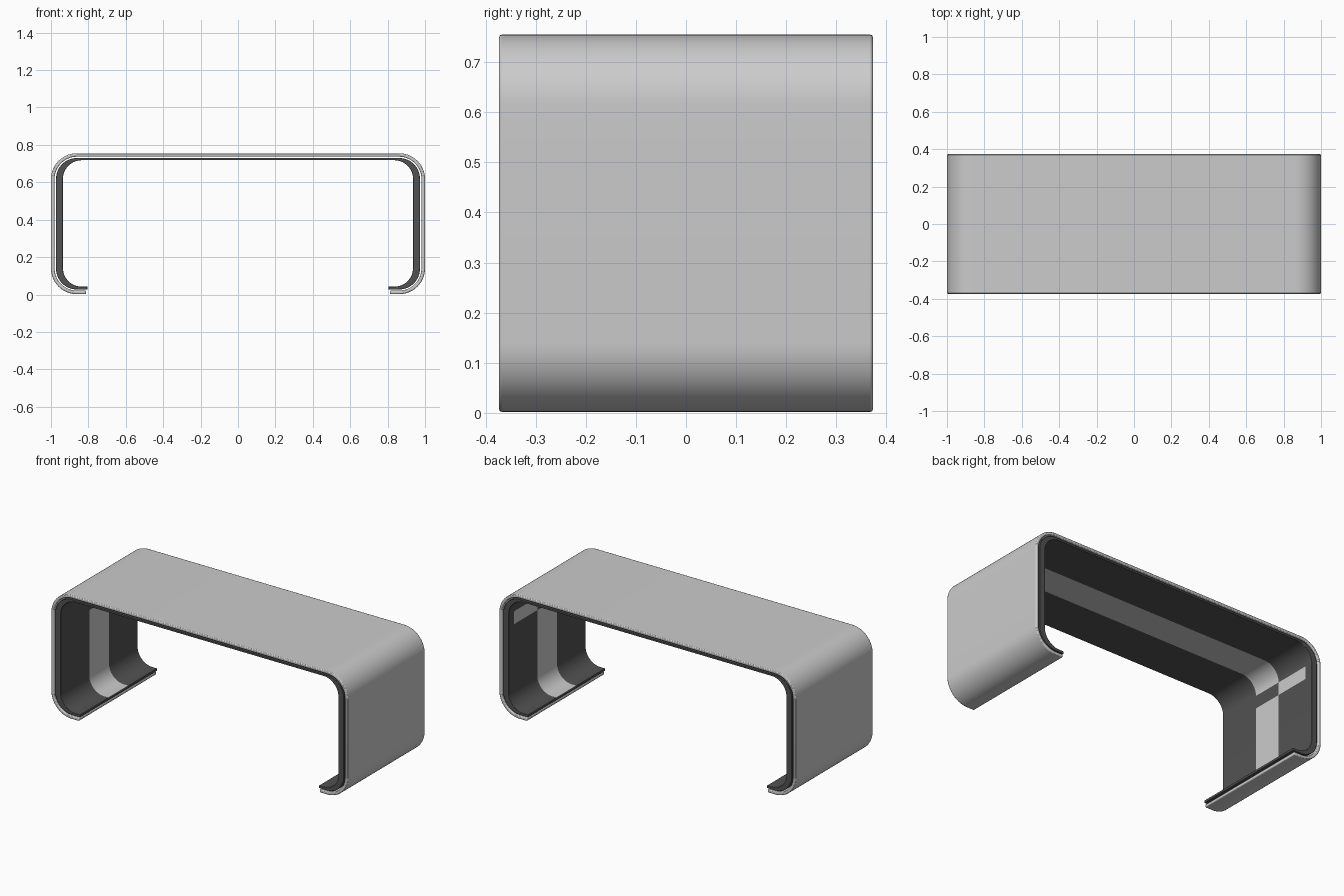
import bpy, bmesh, math

if "Cube" in bpy.data.objects:
    bpy.data.objects.remove(bpy.data.objects["Cube"])

HALF_DEPTH = 0.373


def material(name, value):
    m = bpy.data.materials.new(name)
    m.diffuse_color = (value, value, value, 1)
    m.use_nodes = True
    m.node_tree.nodes["Principled BSDF"].inputs["Base Color"].default_value = m.diffuse_color
    return m


light = material("light_grey", 0.6)
dark = material("dark_grey", 0.085)


def c_profile(half, top, bottom, radius, tip, segments=14):
    """Open C-shaped line from the right lip, over the top, to the left lip."""
    pts = [(tip, bottom)]

    def arc(cx, cz, start):
        for k in range(segments + 1):
            a = math.radians(start + 90 * k / segments)
            pts.append((cx + radius * math.cos(a), cz + radius * math.sin(a)))

    arc(half - radius, bottom + radius, -90)
    pts.append((half, 0.54))
    arc(half - radius, top - radius, 0)
    return pts + [(-x, z) for x, z in reversed(pts)]


def shell(name, outside, inside, y_cuts, base, accent=None, rule=None, bevel=0.004):
    """Solid band between two profiles; rule picks accent faces on the inside."""
    bm = bmesh.new()
    grid = [[[bm.verts.new((x, y, z)) for y in y_cuts] for x, z in line]
            for line in (outside, inside)]
    n, m = len(outside), len(y_cuts)
    for i in range(n - 1):
        for j in range(m - 1):
            for s in (0, 1):
                g = grid[s]
                f = bm.faces.new((g[i][j], g[i + 1][j], g[i + 1][j + 1], g[i][j + 1]))
                if s == 1 and rule and rule(f.calc_center_median()):
                    f.material_index = 1
        for j in (0, m - 1):
            bm.faces.new((grid[0][i][j], grid[0][i + 1][j], grid[1][i + 1][j], grid[1][i][j]))
    for i in (0, n - 1):
        for j in range(m - 1):
            bm.faces.new((grid[0][i][j], grid[0][i][j + 1], grid[1][i][j + 1], grid[1][i][j]))
    bmesh.ops.recalc_face_normals(bm, faces=bm.faces)
    mesh = bpy.data.meshes.new(name)
    bm.to_mesh(mesh)
    bm.free()
    mesh.materials.append(base)
    if accent:
        mesh.materials.append(accent)
    ob = bpy.data.objects.new(name, mesh)
    bpy.context.collection.objects.link(ob)
    bpy.ops.object.select_all(action='DESELECT')
    ob.select_set(True)
    bpy.context.view_layer.objects.active = ob
    bpy.ops.object.shade_smooth_by_angle(angle=math.radians(35))
    b = ob.modifiers.new("soft_edges", 'BEVEL')
    b.width = bevel
    b.segments = 2
    b.limit_method = 'ANGLE'
    b.angle_limit = math.radians(50)
    return ob


def is_stripe(c):
    # Centre stripe, broken near the top of each leg by a sideways patch
    if abs(c.x) > 0.92 and 0.55 < c.z < 0.61:
        return 0.095 < c.y < 0.32
    return abs(c.y) < 0.095


# Light outer cover
shell("outer_cover",
      c_profile(1.0, 0.755, 0.002, 0.138, 0.812),
      c_profile(0.981, 0.737, 0.021, 0.120, 0.812),
      [-HALF_DEPTH, HALF_DEPTH], light, bevel=0.005)

# Dark inner liner with the light stripe and patches
shell("inner_liner",
      c_profile(0.973, 0.730, 0.027, 0.112, 0.805),
      c_profile(0.936, 0.718, 0.042, 0.100, 0.805),
      [-HALF_DEPTH + 0.002, -0.095, 0.095, 0.32, HALF_DEPTH - 0.002],
      dark, light, is_stripe, bevel=0.002)
